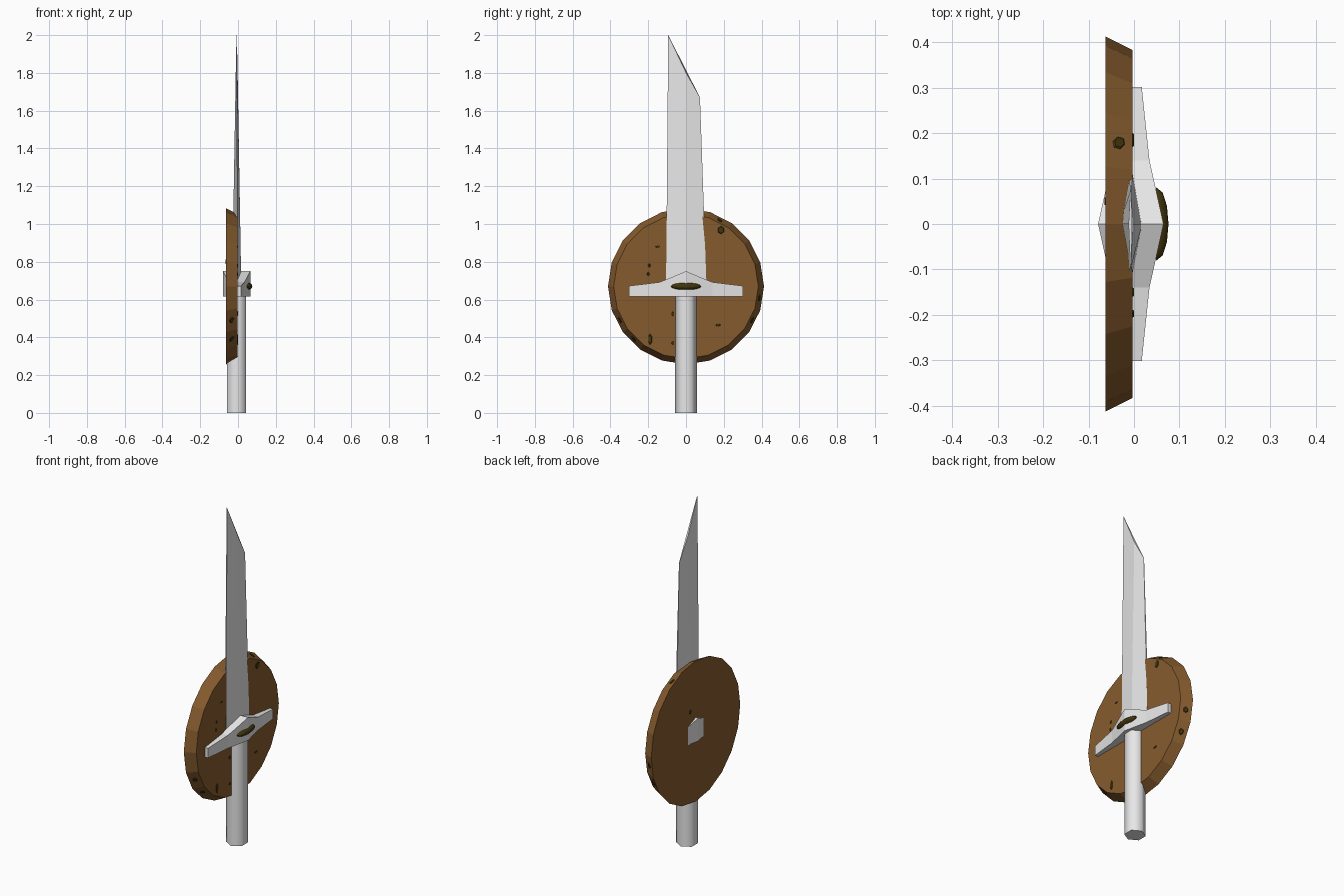
import bpy, bmesh, math
from mathutils import Matrix, Vector

cube = bpy.data.objects.get("Cube")
if cube:
    bpy.data.objects.remove(cube)

CX = -0.007          # middle plane of the sword
DISC_Z = 0.67        # shield centre height


def material(name, rgb):
    m = bpy.data.materials.new(name)
    m.use_nodes = True
    m.diffuse_color = (*rgb, 1)
    m.node_tree.nodes["Principled BSDF"].inputs["Base Color"].default_value = (*rgb, 1)
    return m


STEEL = material("pale steel", (0.8, 0.8, 0.8))
WOOD = material("brown wood", (0.235, 0.105, 0.027))
OLIVE = material("dark olive", (0.055, 0.036, 0.004))


def finish(name, bm, mat):
    bmesh.ops.recalc_face_normals(bm, faces=bm.faces)
    mesh = bpy.data.meshes.new(name)
    bm.to_mesh(mesh)
    bm.free()
    mesh.materials.append(mat)
    obj = bpy.data.objects.new(name, mesh)
    bpy.context.collection.objects.link(obj)
    return obj


def smooth(obj, degrees):
    bpy.ops.object.select_all(action='DESELECT')
    obj.select_set(True)
    bpy.context.view_layer.objects.active = obj
    bpy.ops.object.shade_smooth_by_angle(angle=math.radians(degrees))


def loft(name, rings, mat):
    """Bridge equal-length rings of points and cap both ends."""
    bm = bmesh.new()
    loops = [[bm.verts.new(p) for p in ring] for ring in rings]
    n = len(loops[0])
    for a, b in zip(loops, loops[1:]):
        for i in range(n):
            j = (i + 1) % n
            bm.faces.new((a[i], a[j], b[j], b[i]))
    bm.faces.new(loops[0])
    bm.faces.new(loops[-1])
    return finish(name, bm, mat)


# Blade: ridged six-sided section with a slanted, hooked tip
def blade_ring(back, ridge, front, edge, thick):
    (yb, zb), (yr, zr), (yf, zf) = back, ridge, front
    return [(CX - edge, yb, zb), (CX - thick, yr, zr), (CX - edge, yf, zf),
            (CX + edge, yf, zf), (CX + thick, yr, zr), (CX + edge, yb, zb)]


loft("blade", [
    blade_ring((-0.106, 0.63), (0, 0.63), (0.11, 0.63), 0.005, 0.025),
    blade_ring((-0.094, 2.0), (0, 1.8), (0.074, 1.67), 0.001, 0.005)], STEEL)

# Guard: tapered cross bar, (y, half thickness, top height) stations mirrored
half = [(0.302, 0.024, 0.672), (0.14, 0.041, 0.692), (0.1, 0.05, 0.708)]
stations = [(-y, t, z) for y, t, z in half] + [(0, 0.072, 0.75)] + half[::-1]
loft("guard", [[(CX - t, y, 0.615), (CX + t, y, 0.615),
                (CX + t, y, z), (CX - t, y, z)] for y, t, z in stations], STEEL)


# Grip: six-sided, smoothly shaded
def hexagon(z):
    turns = [math.radians(90 + 60 * i) for i in range(6)]
    return [(CX + 0.058 * math.cos(a), 0.058 * math.sin(a), z) for a in turns]


smooth(loft("grip", [hexagon(0), hexagon(0.64)], STEEL), 65)


# Shield: twenty-sided disc with a slanted rim
def circle(x, r, n=20):
    turns = [math.tau * i / n for i in range(n)]
    return [(x, r * math.cos(a), DISC_Z + r * math.sin(a)) for a in turns]


loft("shield", [circle(-0.063, 0.413), circle(-0.003, 0.383)], WOOD)

# Oval gem on the guard
bm = bmesh.new()
bmesh.ops.create_uvsphere(bm, u_segments=12, v_segments=8, radius=1)
bmesh.ops.transform(bm, verts=bm.verts, matrix=Matrix.Translation((0.05, 0, 0.67))
                    @ Matrix.Diagonal((0.026, 0.08, 0.02, 1)))
smooth(finish("guard_gem", bm, OLIVE), 40)


# Thin moss flecks on the shield
def fleck(bm, centre, normal, width, height):
    turn = Vector(normal).to_track_quat('Z', 'Y').to_matrix().to_4x4()
    bmesh.ops.create_cone(bm, cap_ends=True, segments=6, radius1=1, radius2=0.7, depth=1,
                          matrix=Matrix.Translation(centre) @ turn
                          @ Matrix.Diagonal((width, height, 0.005, 1)))


bm = bmesh.new()
for y, z, w, h in [(0.185, 0.968, 0.022, 0.025), (-0.15, 0.88, 0.014, 0.006),
                   (-0.195, 0.78, 0.008, 0.012), (-0.2, 0.735, 0.008, 0.012),
                   (-0.07, 0.525, 0.01, 0.014), (-0.19, 0.39, 0.013, 0.035),
                   (-0.07, 0.37, 0.01, 0.01), (0.17, 0.465, 0.016, 0.008)]:
    fleck(bm, (-0.003, y, z), (1, 0, 0), w, h)
fleck(bm, (-0.063, 0.05, 0.8), (-1, 0, 0), 0.012, 0.015)
for degrees in (-27, -9, 63, 207, 225):
    a = math.radians(degrees)
    out = Vector((0, math.cos(a), math.sin(a)))
    fleck(bm, out * 0.394 + Vector((-0.033, 0, DISC_Z)),
          out + Vector((0.5, 0, 0)), 0.015, 0.02)
finish("moss_flecks", bm, OLIVE)
